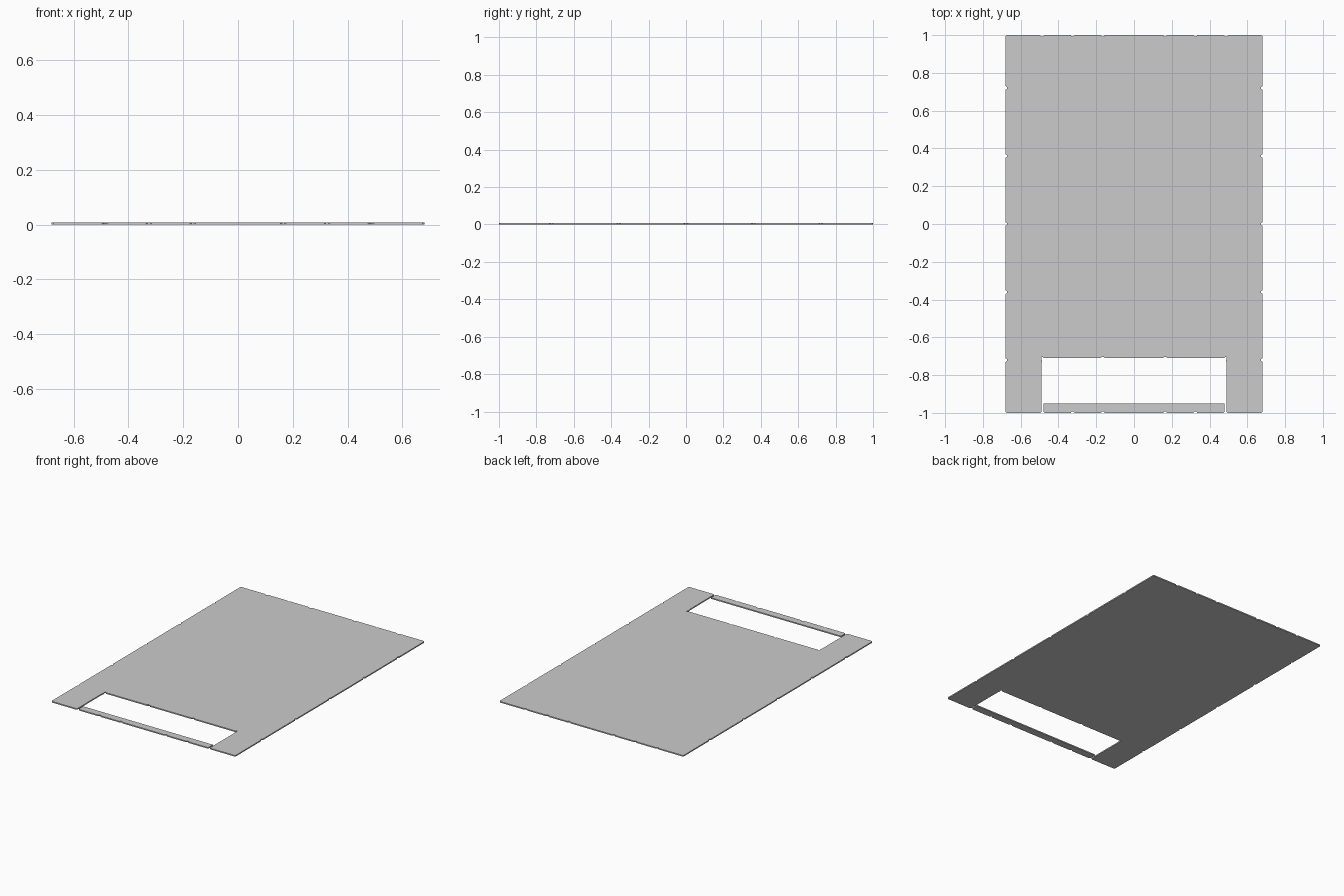
import bpy, bmesh
from mathutils import Vector

if "Cube" in bpy.data.objects:
    bpy.data.objects.remove(bpy.data.objects["Cube"])

THICK = 0.008
NOTCH_W, NOTCH_D = 0.02, 0.007


def notched_edge(a, b, centres=()):
    """Points from a towards b (b excluded), notched to the left (inside)."""
    a, b = Vector(a), Vector(b)
    d = (b - a).normalized()
    n = Vector((-d.y, d.x))
    pts = [a]
    for c in centres:
        c = Vector(c)
        pts += [c - d * NOTCH_W / 2, c - d * NOTCH_W / 4 + n * NOTCH_D,
                c + d * NOTCH_W / 4 + n * NOTCH_D, c + d * NOTCH_W / 2]
    return pts


def sheet(name, half):
    """Mirror a counter-clockwise right-half outline and give it thickness."""
    left = [Vector((-p.x, p.y)) for p in reversed(half)]
    bm = bmesh.new()
    face = bm.faces.new([bm.verts.new((p.x, p.y, 0)) for p in half + left])
    ext = bmesh.ops.extrude_face_region(bm, geom=[face])
    top = [v for v in ext["geom"] if isinstance(v, bmesh.types.BMVert)]
    bmesh.ops.translate(bm, verts=top, vec=(0, 0, THICK))
    bmesh.ops.triangulate(bm, faces=[f for f in bm.faces if len(f.verts) > 4])
    bmesh.ops.recalc_face_normals(bm, faces=bm.faces)
    mesh = bpy.data.meshes.new(name)
    bm.to_mesh(mesh)
    bm.free()
    bpy.context.collection.objects.link(bpy.data.objects.new(name, mesh))


W, C = 0.68, 0.006          # half width, corner chamfer
IN_X, IN_Y = 0.49, -0.71    # opening

# Main sheet: inner edge, arm, long side, far end
main = notched_edge((0.02, IN_Y), (IN_X, IN_Y), [(0.165, IN_Y)])
main += [Vector(p) for p in ((IN_X - 0.012, IN_Y), (IN_X - 0.007, IN_Y + 0.007),
                             (IN_X, IN_Y + 0.007), (IN_X, IN_Y - 0.005),
                             (IN_X - 0.003, IN_Y - 0.015),
                             (IN_X, IN_Y - 0.03), (IN_X, -1 + C))]
main += notched_edge((IN_X + C, -1), (W - C, -1))
main.append(Vector((W - C, -1)))
main += notched_edge((W, -1 + C), (W, 1 - C),
                     [(W, y) for y in (-0.72, -0.36, 0, 0.36, 0.72)])
main.append(Vector((W, 1 - C)))
main += notched_edge((W - C, 1), (0, 1),
                     [(x, 1) for x in (0.487, 0.325, 0.165)])
sheet("main_sheet", main)

# Separate strip closing the opening
sx = 0.48
strip = notched_edge((0.02, -1), (sx, -1), [(0.165, -1), (0.325, -1)])
strip += [Vector((sx - C, -1)), Vector((sx, -1 + C)), Vector((sx, -0.95))]
sheet("front_strip", strip)
